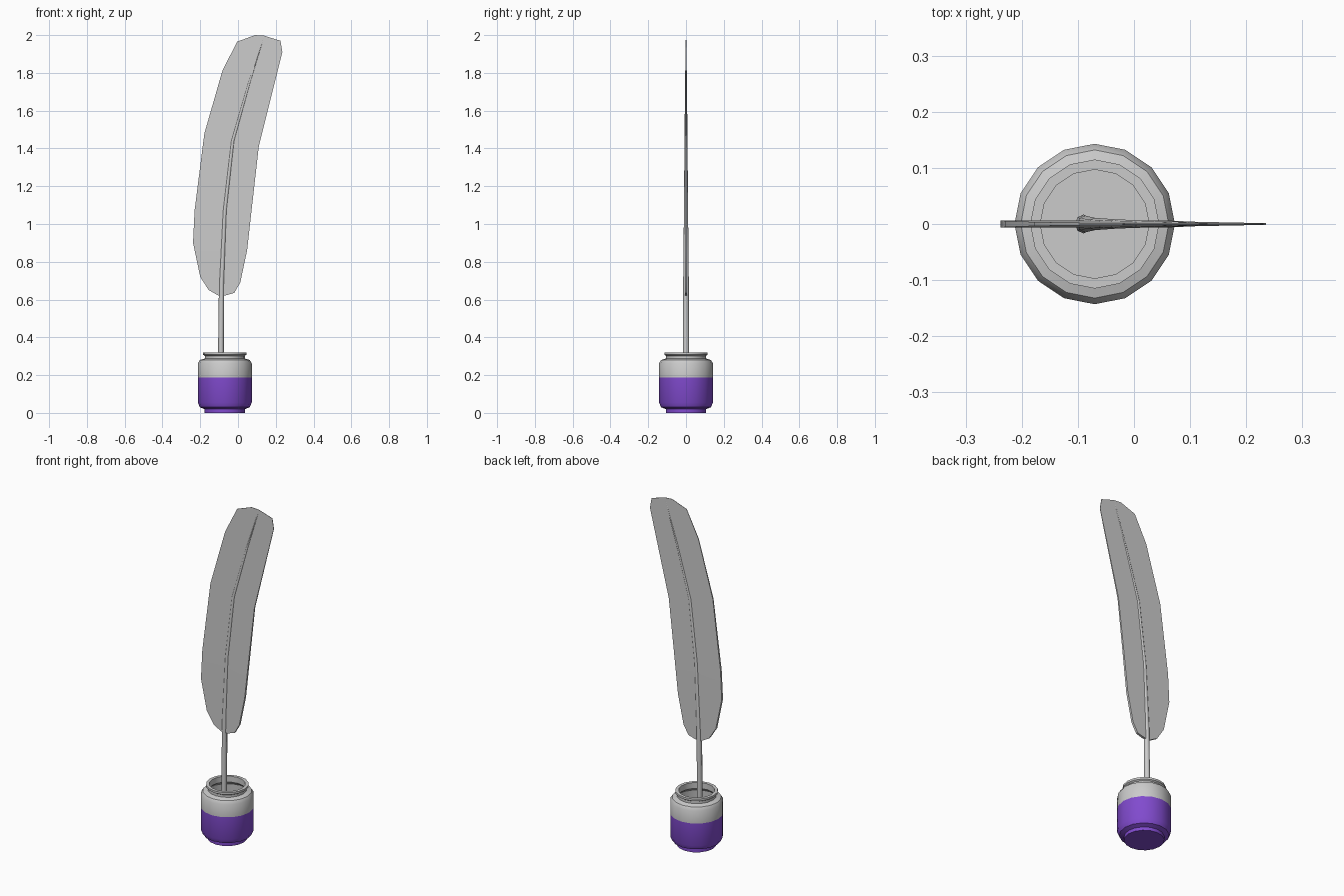
import bpy, bmesh, math

if "Cube" in bpy.data.objects:
    bpy.data.objects.remove(bpy.data.objects["Cube"])

CX = -0.07  # bottle axis
SIDES = 16


def finish(name, bm, color=None, angle=35):
    bmesh.ops.remove_doubles(bm, verts=bm.verts, dist=1e-5)
    bmesh.ops.recalc_face_normals(bm, faces=bm.faces)
    me = bpy.data.meshes.new(name)
    bm.to_mesh(me)
    bm.free()
    ob = bpy.data.objects.new(name, me)
    bpy.context.collection.objects.link(ob)
    if color:
        mat = bpy.data.materials.new(name + "_colour")
        mat.diffuse_color = color
        mat.use_nodes = True
        mat.node_tree.nodes["Principled BSDF"].inputs["Base Color"].default_value = mat.diffuse_color
        me.materials.append(mat)
    bpy.ops.object.select_all(action='DESELECT')
    ob.select_set(True)
    bpy.context.view_layer.objects.active = ob
    bpy.ops.object.shade_smooth_by_angle(angle=math.radians(angle))
    return ob


def loft(bm, rings, cap_start=False, cap_end=False):
    loops = [[bm.verts.new(p) for p in ring] for ring in rings]
    for a, b in zip(loops, loops[1:]):
        for i in range(len(a)):
            j = (i + 1) % len(a)
            bm.faces.new((a[i], a[j], b[j], b[i]))
    if cap_start:
        bm.faces.new(loops[0][::-1])
    if cap_end:
        bm.faces.new(loops[-1])


def ring(cx, rx, ry, z, n):
    return [(cx + rx * math.cos(2 * math.pi * i / n),
             ry * math.sin(2 * math.pi * i / n), z) for i in range(n)]


def lathe(name, profile, color=None, cap_start=False, cap_end=False):
    bm = bmesh.new()
    loft(bm, [ring(CX, r, r, z, SIDES) for r, z in profile], cap_start, cap_end)
    return finish(name, bm, color)


# purple lower half of the bottle
lathe("ink_bottle_lower",
      [(0.107, 0), (0.107, 0.02), (0.132, 0.03), (0.143, 0.055), (0.143, 0.187)],
      (0.22, 0.07, 0.62, 1), cap_start=True)

# clear upper half with shoulder, neck, rolled lip and inner wall
lathe("ink_bottle_upper",
      [(0.143, 0.187), (0.143, 0.262), (0.132, 0.28), (0.106, 0.288),
       (0.106, 0.302), (0.115, 0.308), (0.115, 0.32), (0.097, 0.32),
       (0.097, 0.285), (0.125, 0.262), (0.13, 0.187)])

# ink surface inside the bottle
lathe("ink_surface", [(0.143, 0.187), (0.13, 0.187)], cap_end=True)

# quill shaft: x, z, half width, half depth
shaft = [(-0.09, 0.19, 0.013, 0.015), (-0.09, 0.36, 0.015, 0.017),
         (-0.087, 0.68, 0.014, 0.015), (-0.07, 1.07, 0.011, 0.011),
         (-0.028, 1.44, 0.009, 0.008), (0.06, 1.75, 0.006, 0.005),
         (0.138, 1.995, 0.002, 0.001)]
bm = bmesh.new()
loft(bm, [ring(x, w, d, z, 8) for x, z, w, d in shaft], True, True)
finish("quill_shaft", bm, angle=60)

# feather vane rows: left edge, spine, right edge as x, z pairs
rows = [((-.105, .622), (-.09, .62), (-.065, .622)),
        ((-.155, .65), (-.088, .66), (-.02, .635)),
        ((-.2, .72), (-.085, .75), (.012, .69)),
        ((-.238, .9), (-.078, .93), (.048, .86)),
        ((-.23, 1.07), (-.069, 1.07), (.067, 1.03)),
        ((-.178, 1.48), (-.028, 1.44), (.11, 1.41)),
        ((-.083, 1.81), (.06, 1.75), (.195, 1.75)),
        ((-.005, 1.965), (.115, 1.92), (.235, 1.91)),
        ((.09, 2.0), (.138, 1.997), (.225, 1.97))]


def thick(z):
    return 0.0065 - 0.0055 * max(0, z - 0.9) / 1.1


bm = bmesh.new()
loft(bm, [[(x, -thick(z), z) for x, z in row] +
          [(x, thick(z), z) for x, z in reversed(row)] for row in rows], True, True)
finish("feather_vane", bm, angle=40)
